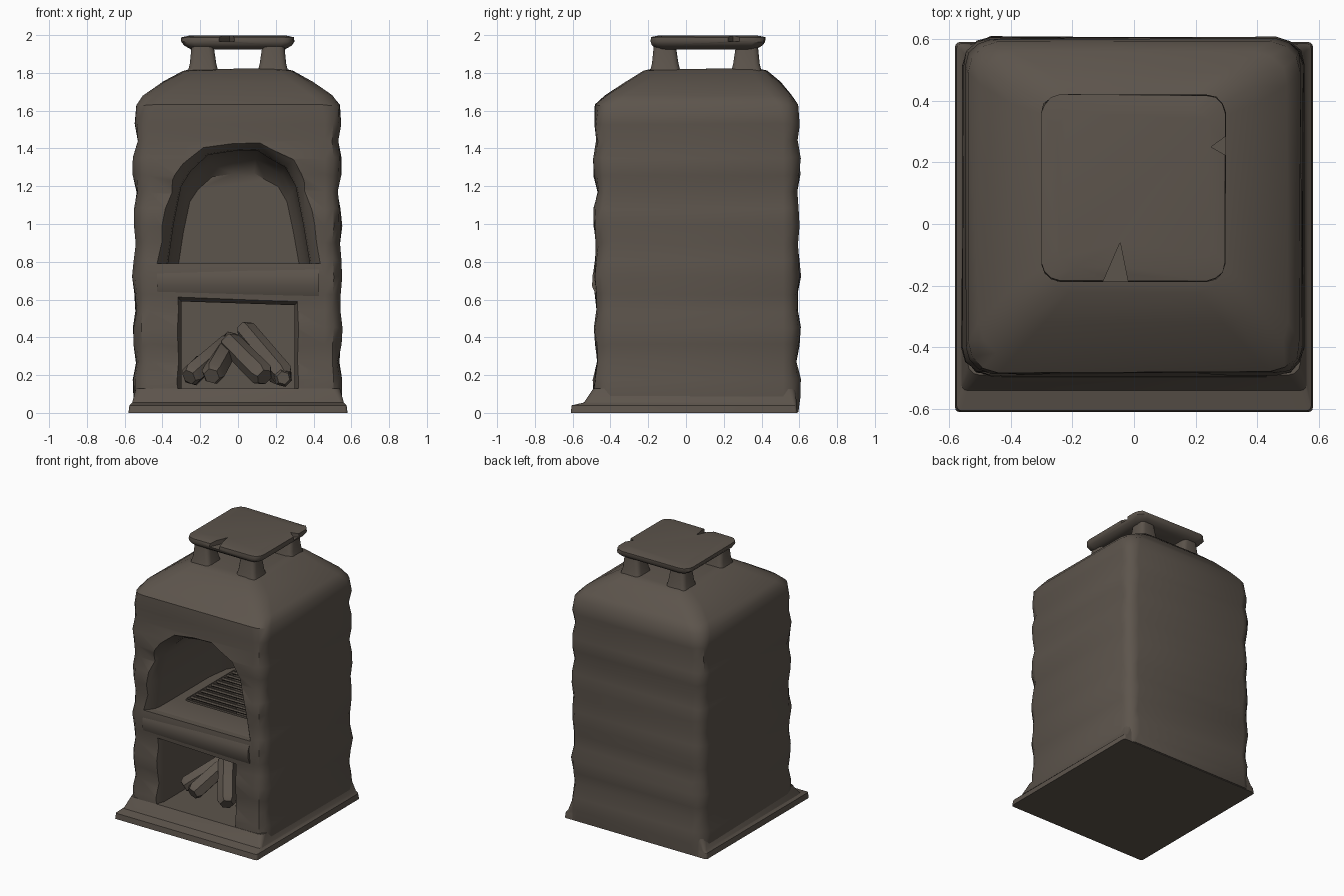
import bpy, bmesh, math, random
from mathutils import Vector

if "Cube" in bpy.data.objects:
    bpy.data.objects.remove(bpy.data.objects["Cube"])

random.seed(4)
stone = bpy.data.materials.new("brown stone")
stone.diffuse_color = (0.108, 0.089, 0.072, 1)
stone.use_nodes = True
stone.node_tree.nodes["Principled BSDF"].inputs["Base Color"].default_value = stone.diffuse_color


def loft(name, rings, angle=45):
    """Skin a list of equal-length point rings and cap both ends."""
    bm = bmesh.new()
    loops = [[bm.verts.new(p) for p in ring] for ring in rings]
    n = len(loops[0])
    for a, b in zip(loops, loops[1:]):
        for i in range(n):
            bm.faces.new((a[i], a[(i + 1) % n], b[(i + 1) % n], b[i]))
    bm.faces.new(loops[0][::-1])
    bm.faces.new(loops[-1])
    bmesh.ops.recalc_face_normals(bm, faces=bm.faces)
    me = bpy.data.meshes.new(name)
    bm.to_mesh(me)
    bm.free()
    me.materials.append(stone)
    ob = bpy.data.objects.new(name, me)
    bpy.context.collection.objects.link(ob)
    smooth(ob, angle)
    return ob


def smooth(ob, angle):
    bpy.ops.object.select_all(action='DESELECT')
    ob.select_set(True)
    bpy.context.view_layer.objects.active = ob
    bpy.ops.object.shade_smooth_by_angle(angle=math.radians(angle))


def cut(ob, cutters):
    """Subtract cutters, apply, and remove them."""
    bpy.context.view_layer.objects.active = ob
    for c in cutters:
        m = ob.modifiers.new("opening", 'BOOLEAN')
        m.operation, m.solver, m.object = 'DIFFERENCE', 'EXACT', c
        bpy.ops.object.modifier_apply(modifier=m.name)
        bpy.data.objects.remove(c)
    smooth(ob, 40)


def rounded(x0, x1, y0, y1, z, r, lump=0.0, rough=0.0):
    """Rounded rectangle ring; lump pushes the corners out, rough jitters it."""
    pts = []
    for cx, cy, a0 in ((x1 - r, y1 - r, 0), (x0 + r, y1 - r, 90),
                       (x0 + r, y0 + r, 180), (x1 - r, y0 + r, 270)):
        for k in range(4):
            a = math.radians(a0 + 30 * k)
            d = r + lump + random.uniform(-rough, rough)
            pts.append(Vector((cx + d * math.cos(a), cy + d * math.sin(a),
                               z + random.uniform(-rough, rough))))
    return pts


# base slab, slightly flared
loft("base_slab", [rounded(-.58, .58, -.61, .59, 0, .015),
                   rounded(-.575, .575, -.605, .585, .04, .015),
                   rounded(-.56, .56, -.54, .585, .055, .02),
                   rounded(-.54, .54, -.49, .58, .13, .04)], 30)

# stone body with bulging corner courses, then the sloping shoulders
rings = [rounded(-.545, .545, -.485, .595, .005, .06)]
for i in range(1, 18):
    z = .09 * i
    lump = .022 * abs(math.sin(math.pi * z / .29)) - .012
    rings.append(rounded(-.545, .54, -.48, .595, z, .08, lump, .006))
for x0, x1, y0, y1, z, r in ((-.54, .54, -.48, .59, 1.63, .1),
                             (-.50, .50, -.43, .56, 1.68, .11),
                             (-.40, .40, -.32, .50, 1.75, .11),
                             (-.29, .29, -.22, .43, 1.81, .08),
                             (-.24, .24, -.17, .38, 1.822, .06)):
    rings.append(rounded(x0, x1, y0, y1, z, r, 0, .004))
body = loft("stone_body", rings)

# openings: outlines lofted from front to back, flared at the front lip
arch = [(-.37, .79), (-.34, 1.0), (-.30, 1.20), (-.25, 1.28), (-.16, 1.365), (-.03, 1.385),
        (.10, 1.39), (.17, 1.345), (.25, 1.30), (.305, 1.20), (.345, 1.0), (.38, .79)]
hearth = [(-.30, .13), (-.30, .59), (.30, .57), (.30, .13)]


def opening(outline, cx, cz, steps):
    return loft("cutter", [[Vector((cx + (x - cx) * s, y, cz + (z - cz) * t))
                            for x, z in outline] for y, s, t in steps])


shaft = loft("cutter", [rounded(-.3, .3, -.2, .40, z, .03) for z in (.5, .85)])
cut(body, [opening(arch, 0, .79, [(-.7, 1.6, 1.32), (-.47, 1.13, 1.06), (-.42, 1.02, 1.01),
                                  (-.38, 1, 1), (.2, 1, 1), (.36, .94, .92), (.42, .85, .8)]),
           opening(hearth, 0, .13, [(-.7, 1.3, 1.25), (-.48, 1.06, 1.05),
                                    (-.43, 1, 1), (.41, 1, 1)]),
           shaft])
cut_slab = bpy.data.objects["base_slab"]
cut(cut_slab, [opening(hearth, 0, .13, [(-.7, 1, 1), (.41, 1, 1)])])

# rounded ledge between the two openings
profile = [(-.42, .60), (-.475, .62), (-.497, .67), (-.495, .73),
           (-.475, .775), (-.43, .792), (-.22, .79), (-.22, .60)]
loft("front_ledge", [[Vector((x, y, z)) for y, z in profile]
                     for x in (-.43, -.2, 0, .2, .43)])

# grill bars
for i in range(10):
    y = -.17 + .06 * i
    loft("grill_bar", [[Vector((x, y + .011 * math.cos(a), .775 + .011 * math.sin(a)))
                        for a in [math.pi / 3 * k for k in range(6)]]
                       for x in (-.36, .37)])


# firewood, six-sided split logs with chamfered ends
def log(a, b, r):
    a, b = Vector(a), Vector(b)
    d = (b - a).normalized()
    u = d.orthogonal().normalized()
    v = d.cross(u)
    length = (b - a).length
    loft("log", [[a + d * length * t + (u * math.cos(q) + v * math.sin(q)) * r * s
                  for q in [math.pi / 3 * k for k in range(6)]]
                 for t, s in ((0, .7), (.07, 1), (.94, .95), (1, .7))], 35)


log((.14, -.33, .19), (-.05, -.05, .38), .065)
log((.25, -.28, .19), (.03, .05, .45), .06)
log((-.14, -.33, .195), (-.03, .08, .39), .062)
log((-.26, -.26, .19), (-.05, .0, .37), .06)
log((.24, -.32, .185), (.2, .15, .2), .05)
log((-.24, -.05, .2), (-.2, .32, .25), .06)

# four chimney posts, tapering upward
for sx in (-1, 1):
    for sy in (-1, 1):
        def post(o, i, z):
            xs = sorted((sx * o, sx * i))
            ys = sorted((.105 + sy * (o + .03), .105 + sy * (i + .03)))
            return rounded(*xs, *ys, z, .03)
        loft("chimney_post", [post(.27, .10, 1.79), post(.255, .115, 1.85),
                              post(.245, .13, 1.95)])

# chimney cap with two chipped edges
cap = loft("chimney_cap", [rounded(-.25, .25, -.15, .37, 1.925, .05),
                           rounded(-.285, .285, -.18, .405, 1.945, .06),
                           rounded(-.30, .297, -.19, .42, 1.965, .06, 0, .003),
                           rounded(-.30, .295, -.185, .418, 1.988, .06, 0, .003),
                           rounded(-.25, .25, -.14, .37, 1.999, .06)])


def chip(p, q, tip):
    return loft("cutter", [[Vector((x, y, z)) for x, y in (p, q, tip)] for z in (1.965, 2.1)])


cut(cap, [chip((-.11, -.21), (-.015, -.21), (-.045, -.06)),
          chip((.32, .30), (.32, .21), (.25, .25))])
